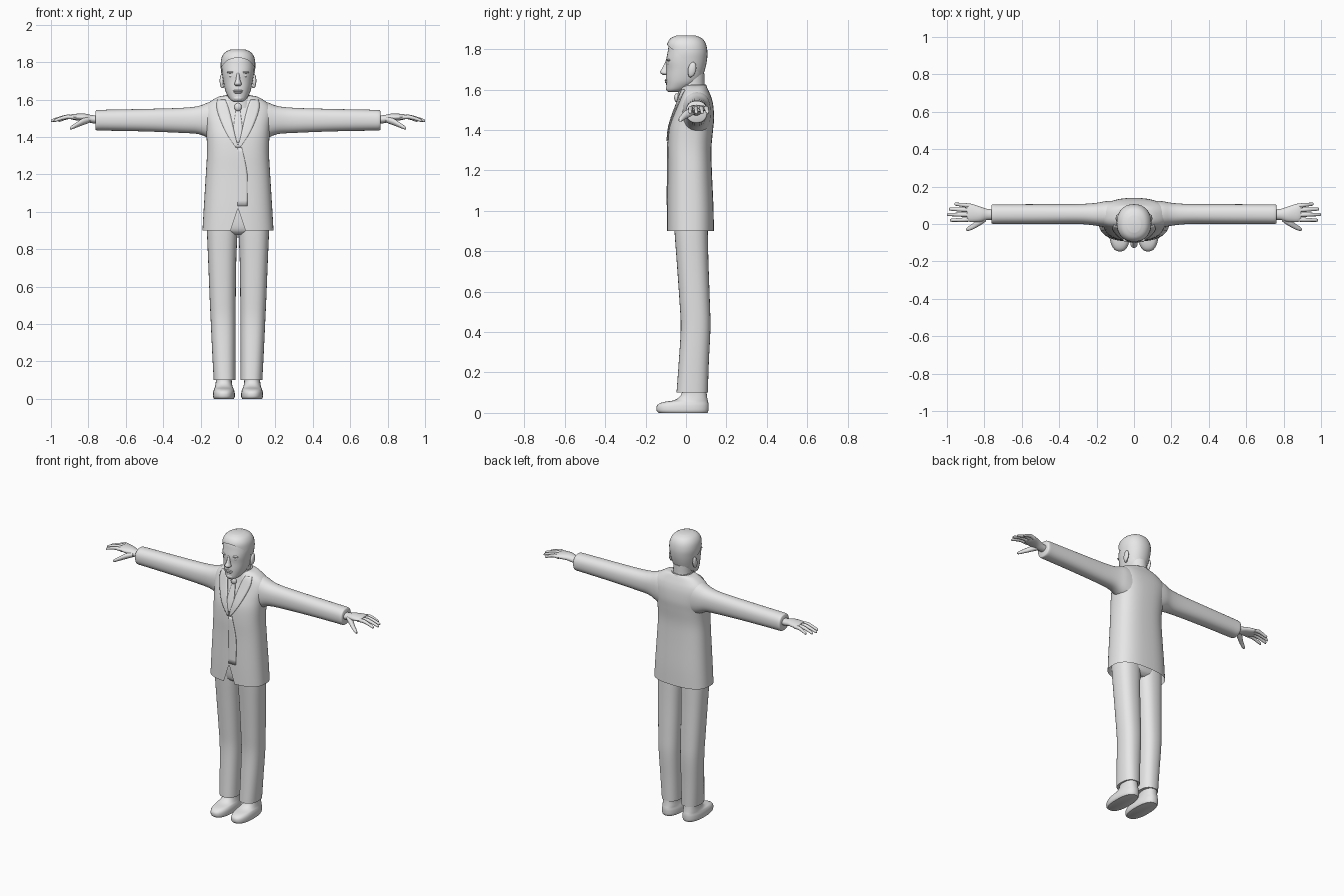
import bpy, bmesh, math
from mathutils import Matrix, Vector

cube = bpy.data.objects.get("Cube")
if cube:
    bpy.data.objects.remove(cube, do_unlink=True)

GREY = (0.8, 0.8, 0.8, 1)
mat = bpy.data.materials.new("plain grey")
mat.use_nodes = True
mat.diffuse_color = GREY
mat.node_tree.nodes["Principled BSDF"].inputs["Base Color"].default_value = GREY


def finish(name, bm, mirror=False, thick=0):
    bmesh.ops.recalc_face_normals(bm, faces=bm.faces)
    me = bpy.data.meshes.new(name)
    bm.to_mesh(me)
    bm.free()
    me.materials.append(mat)
    for p in me.polygons:
        p.use_smooth = True
    me.set_sharp_from_angle(angle=math.radians(45))
    ob = bpy.data.objects.new(name, me)
    bpy.context.collection.objects.link(ob)
    if thick:
        ob.modifiers.new("thickness", "SOLIDIFY").thickness = thick
    if mirror:
        ob.modifiers.new("mirror", "MIRROR")
    return ob


def smooth(rows, steps=4):
    """Catmull-Rom resampling of cross-section rows."""
    out = []
    for i in range(len(rows) - 1):
        a, b, c, d = (rows[max(0, min(len(rows) - 1, i + k))] for k in (-1, 0, 1, 2))
        for s in range(steps):
            t = s / steps
            out.append(tuple(q + t * (r - p) / 2 + t * t * (2 * p - 5 * q + 4 * r - w) / 2
                             + t ** 3 * (3 * q - p - 3 * r + w) / 2
                             for p, q, r, w in zip(a, b, c, d)))
    return out + [rows[-1]]


def loft(rows, axis="z", n=32, power=2.0, cap=(True, True), steps=4):
    """Rows are (position, low a, high a, low b, high b) along the axis."""
    bm = bmesh.new()
    rings = []
    for t, a0, a1, b0, b1 in smooth(rows, steps):
        ring = []
        for k in range(n):
            ang = 2 * math.pi * k / n
            u, v = math.sin(ang), -math.cos(ang)
            u = math.copysign(abs(u) ** (2 / power), u)
            v = math.copysign(abs(v) ** (2 / power), v)
            a, b = (a0 + a1 + u * (a1 - a0)) / 2, (b0 + b1 + v * (b1 - b0)) / 2
            ring.append(bm.verts.new((a, b, t) if axis == "z" else (t, a, b)))
        rings.append(ring)
    for r, s in zip(rings, rings[1:]):
        for k in range(n):
            j = (k + 1) % n
            bm.faces.new((r[k], r[j], s[j], s[k]))
    for use, ring in zip(cap, (rings[0], rings[-1])):
        if use:
            bm.faces.new(ring)
    return bm, rings


def part(name, rows, mirror=False, **kw):
    return finish(name, loft(rows, **kw)[0], mirror)


def sym(rows):
    """Rows (z, half width, front, back) to full loft rows."""
    return [(z, -w, w, f, b) for z, w, f, b in rows]


def ball(name, at, size, tilt=0.0, mirror=True):
    bm = bmesh.new()
    m = Matrix.Translation(at) @ Matrix.Rotation(tilt, 4, "X") @ Matrix.Diagonal((*size, 1))
    bmesh.ops.create_uvsphere(bm, u_segments=20, v_segments=12, radius=1, matrix=m)
    return finish(name, bm, mirror)


# Jacket body with an open hem and a notch in the front
BODY = sym([(0.90, .190, -.094, .138), (1.02, .183, -.094, .136), (1.20, .172, -.091, .128),
            (1.31, .166, -.091, .126), (1.40, .168, -.085, .134), (1.46, .174, -.070, .139),
            (1.52, .184, -.048, .135), (1.56, .176, -.034, .126), (1.59, .148, -.024, .114),
            (1.615, .105, -.010, .102), (1.622, .07, .0, .095)])
P = 2.6
bm, rings = loft(BODY, n=48, power=P, cap=(False, True))
tip = rings[4][0]
bmesh.ops.delete(bm, geom=[r[0] for r in rings[:4]], context="VERTS")
for side in (1, -1):
    for lo, hi in zip(rings[:4], rings[1:5]):
        bm.faces.new((tip, lo[side], hi[side]))
finish("jacket_body", bm)


def body_y(x, z):
    """Front surface of the jacket."""
    rows = smooth(BODY)
    for p, q in zip(rows, rows[1:]):
        if p[0] <= z <= q[0]:
            t = (z - p[0]) / (q[0] - p[0])
            _, _, w, f, b = (i + t * (j - i) for i, j in zip(p, q))
            s = max(0, 1 - min(1, abs(x / w)) ** P) ** (1 / P)
            return (f + b) / 2 - s * (b - f) / 2


def strip(name, rows, lift, mirror=False, thick=.006, cols=5):
    """Plate that follows the chest; rows are (z, inner x, outer x)."""
    bm = bmesh.new()
    grid = []
    for z, x0, x1 in smooth(rows):
        xs = [x0 + (x1 - x0) * k / cols for k in range(cols + 1)]
        grid.append([bm.verts.new((x, body_y(x, z) - lift, z)) for x in xs])
    for r, s in zip(grid, grid[1:]):
        for k in range(cols):
            bm.faces.new((r[k], r[k + 1], s[k + 1], s[k]))
    return finish(name, bm, mirror, thick)


strip("lapels", [(1.345, .0, .012), (1.42, .018, .062), (1.50, .036, .098),
                 (1.56, .052, .115), (1.60, .068, .11)], .007, True)
strip("front_overlap", [(1.03, -.004, .05), (1.2, -.004, .05), (1.345, -.004, .02)], .003, thick=.003)
strip("tie_blade", [(1.37, -.01, .01), (1.44, -.024, .024), (1.53, -.013, .013),
                    (1.55, -.011, .011)], .006)
ball("tie_knot", (0, -.045, 1.56), (.02, .014, .022), mirror=False)
part("collar", sym([(1.555, .088, -.045, .112), (1.595, .08, -.036, .108), (1.625, .066, -.026, .1)]),
     cap=(False, False))

# Sleeves
part("sleeves", [(.08, -.02, .125, 1.36, 1.60), (.15, -.018, .122, 1.39, 1.588),
                 (.21, -.008, .112, 1.415, 1.566), (.30, .0, .107, 1.422, 1.556),
                 (.50, .0, .106, 1.43, 1.55), (.70, .0, .105, 1.434, 1.546),
                 (.752, .0, .105, 1.435, 1.544), (.762, .006, .099, 1.441, 1.538)],
     mirror=True, axis="x", power=2.3)

# Hands
part("palms", [(.72, .022, .078, 1.470, 1.514), (.78, .022, .08, 1.474, 1.517),
               (.82, .012, .092, 1.484, 1.525), (.87, .010, .108, 1.490, 1.524),
               (.892, .018, .106, 1.495, 1.52)], mirror=True, axis="x", n=20)
for finger, y, spread, end in (("index", .024, -.004, .985), ("middle", .049, .002, 1.0),
                               ("ring", .074, .006, .99), ("little", .097, .01, .96)):
    rows = []
    for t, drop, r in ((0, .004, .011), (.35, .0, .0115), (.7, .010, .0095), (.95, .02, .008), (1, .022, .004)):
        x, yc, zc = .87 + t * (end - .87), y + spread * t, 1.508 - drop
        rows.append((x, yc - r, yc + r, zc - r, zc + r))
    part(finger + "_fingers", rows, mirror=True, axis="x", n=12, steps=2)
part("thumbs", [(.79, .015, .055, 1.478, 1.51), (.83, -.012, .03, 1.463, 1.50),
                (.86, -.028, .004, 1.452, 1.481), (.885, -.037, -.013, 1.442, 1.464),
                (.897, -.035, -.023, 1.441, 1.453)], mirror=True, axis="x", n=16)

# Trousers
part("hips", sym([(.875, .09, -.02, .08), (.90, .155, -.05, .104), (.96, .165, -.06, .108),
                  (1.05, .16, -.06, .105)]), power=2.4)
part("trouser_legs", [(.10, .014, .13, -.047, .108), (.25, .014, .138, -.036, .113),
                      (.42, .013, .146, -.026, .121), (.55, .012, .152, -.032, .118),
                      (.75, .009, .16, -.046, .111), (.90, .002, .166, -.057, .108),
                      (.98, .0, .165, -.06, .106)], mirror=True, power=2.4)

# Shoes
part("shoes", [(.0, .022, .128, -.136, .106), (.012, .017, .134, -.146, .111),
               (.036, .018, .133, -.144, .112), (.052, .023, .128, -.118, .110),
               (.064, .028, .123, -.056, .107), (.09, .033, .119, -.024, .103),
               (.13, .034, .118, -.02, .1)], mirror=True, power=2.4)

# Head and neck
part("neck", sym([(1.54, .066, -.04, .1), (1.60, .057, -.027, .092), (1.68, .058, -.03, .092)]))
HEAD = [(1.588, .022, -.088, -.04), (1.60, .042, -.096, .0), (1.63, .061, -.098, .055),
        (1.66, .071, -.099, .08), (1.70, .079, -.097, .092), (1.74, .085, -.099, .1),
        (1.78, .088, -.092, .102), (1.82, .082, -.084, .094), (1.848, .062, -.066, .074),
        (1.862, .03, -.035, .04)]
part("head", sym(HEAD), power=2.2)
part("nose", sym([(1.672, .01, -.112, -.08), (1.680, .019, -.125, -.08), (1.690, .018, -.128, -.08),
                  (1.705, .012, -.119, -.08), (1.735, .008, -.104, -.08), (1.75, .006, -.098, -.08)]), n=16)
ball("eyes", (.035, -.078, 1.727), (.015, .014, .009))
ball("brows", (.036, -.085, 1.746), (.024, .011, .006))
ball("upper_lip", (0, -.097, 1.647), (.026, .009, .005), mirror=False)
ball("lower_lip", (0, -.096, 1.638), (.022, .009, .006), mirror=False)
ball("chin", (0, -.085, 1.608), (.026, .015, .017), mirror=False)
ball("ears", (.087, .03, 1.70), (.011, .02, .037), -.2)
ball("ear_lobes", (.083, .022, 1.675), (.009, .011, .014))

# Hair: an enlarged skull trimmed along a sloping hairline
hair = [(z + .007, w + .005, f - (.009 if z > 1.8 else .004), b + .004) for z, w, f, b in HEAD[3:]]
bm, _ = loft(sym(hair), power=2.2)
bmesh.ops.bisect_plane(bm, geom=bm.verts[:] + bm.edges[:] + bm.faces[:], dist=1e-5,
                       plane_co=Vector((0, -.085, 1.815)), plane_no=Vector((0, .15, .175)),
                       clear_inner=True)
finish("hair", bm)
